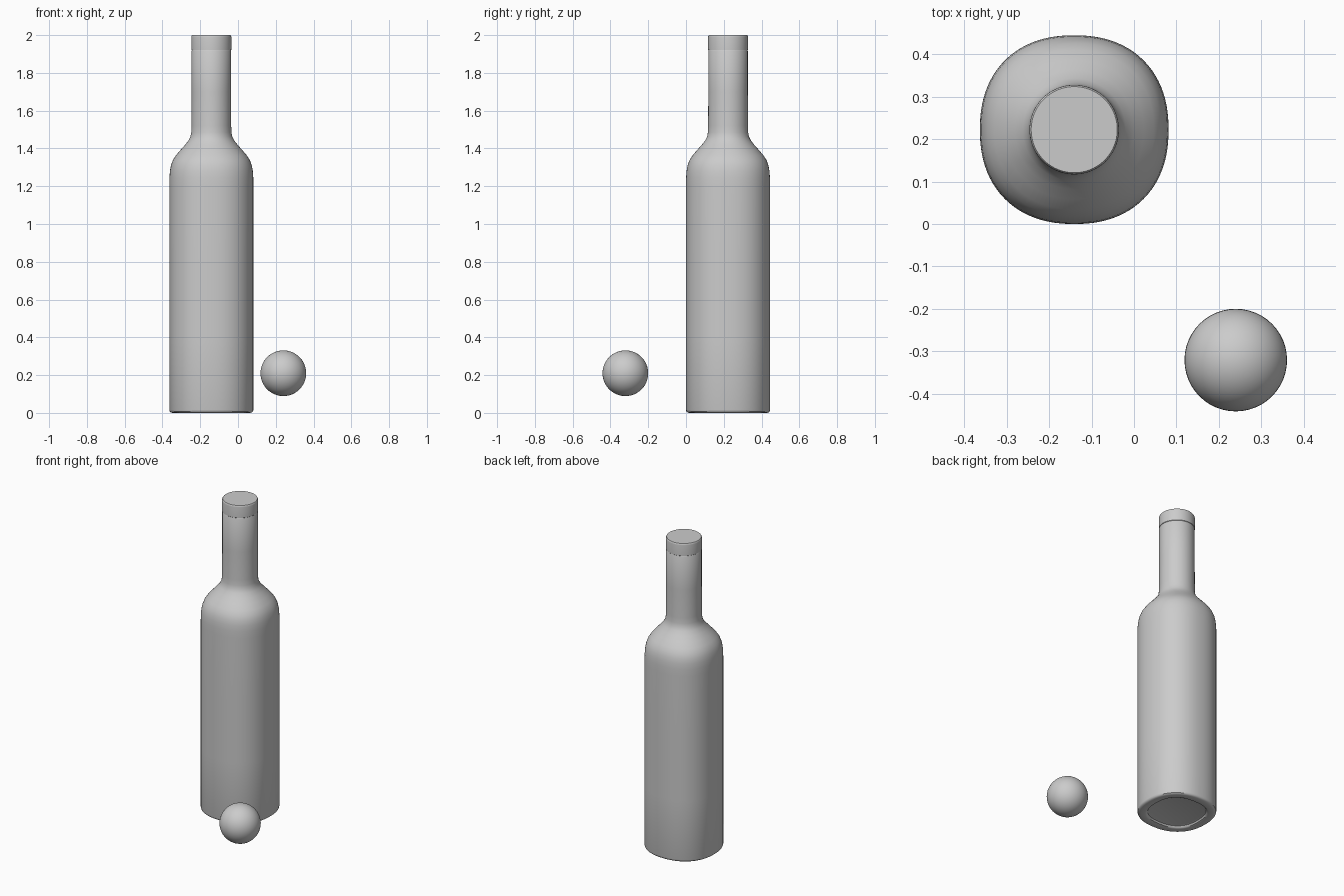
import bpy, bmesh, math
from math import cos, sin, pi

if "Cube" in bpy.data.objects:
    bpy.data.objects.remove(bpy.data.objects["Cube"])

SEG = 96
CX, CY = -0.141, 0.2225


def loft(name, rings):
    """Stack rings of (half width, z, squareness), 2 = circle; cap both ends."""
    bm = bmesh.new()
    loops = []
    for a, z, n in rings:
        loop = []
        for i in range(SEG):
            c, s = cos(2 * pi * i / SEG), sin(2 * pi * i / SEG)
            r = a / (abs(c) ** n + abs(s) ** n) ** (1 / n)
            loop.append(bm.verts.new((r * c, r * s, z)))
        loops.append(loop)
    for lo, hi in zip(loops, loops[1:]):
        for i in range(SEG):
            j = (i + 1) % SEG
            bm.faces.new((lo[i], lo[j], hi[j], hi[i]))
    bm.faces.new(loops[0][::-1])
    bm.faces.new(loops[-1])
    mesh = bpy.data.meshes.new(name)
    bm.to_mesh(mesh)
    bm.free()
    obj = bpy.data.objects.new(name, mesh)
    bpy.context.collection.objects.link(obj)
    obj.location = (CX, CY, 0)
    smooth(obj)
    return obj


def smooth(obj):
    bpy.ops.object.select_all(action='DESELECT')
    obj.select_set(True)
    bpy.context.view_layer.objects.active = obj
    bpy.ops.object.shade_smooth_by_angle(angle=math.radians(35))


# Bottle: recessed base, rounded-square body, shoulder, round neck
SQ = 2.25
loft("bottle", [
    (0.150, 0.015, 2.5), (0.160, 0.012, 2.5), (0.166, 0.003, 2.5),
    (0.175, 0.0, 2.4), (0.205, 0.0, SQ), (0.214, 0.002, SQ),
    (0.220, 0.007, SQ), (0.2225, 0.016, SQ),
    (0.2225, 0.40, SQ), (0.2225, 0.80, SQ), (0.2225, 1.20, SQ),
    (0.2220, 1.245, SQ), (0.2195, 1.280, SQ), (0.2140, 1.310, SQ),
    (0.2040, 1.338, 2.22), (0.1880, 1.363, 2.18), (0.1640, 1.391, 2.12),
    (0.1400, 1.418, 2.07), (0.1210, 1.442, 2.03), (0.1110, 1.462, 2),
    (0.1065, 1.485, 2), (0.1050, 1.52, 2), (0.1045, 1.70, 2),
    (0.1045, 1.917, 2), (0.1030, 1.920, 2),
])

# Cap above the seam line
loft("cap", [
    (0.1030, 1.920, 2), (0.1055, 1.922, 2), (0.1055, 1.990, 2),
    (0.1045, 1.996, 2), (0.1015, 2.0, 2),
])

# Floating ball beside the bottle
bpy.ops.mesh.primitive_uv_sphere_add(segments=48, ring_count=24, radius=0.121,
                                     location=(0.24, -0.321, 0.21))
ball = bpy.context.object
ball.name = "ball"
smooth(ball)
